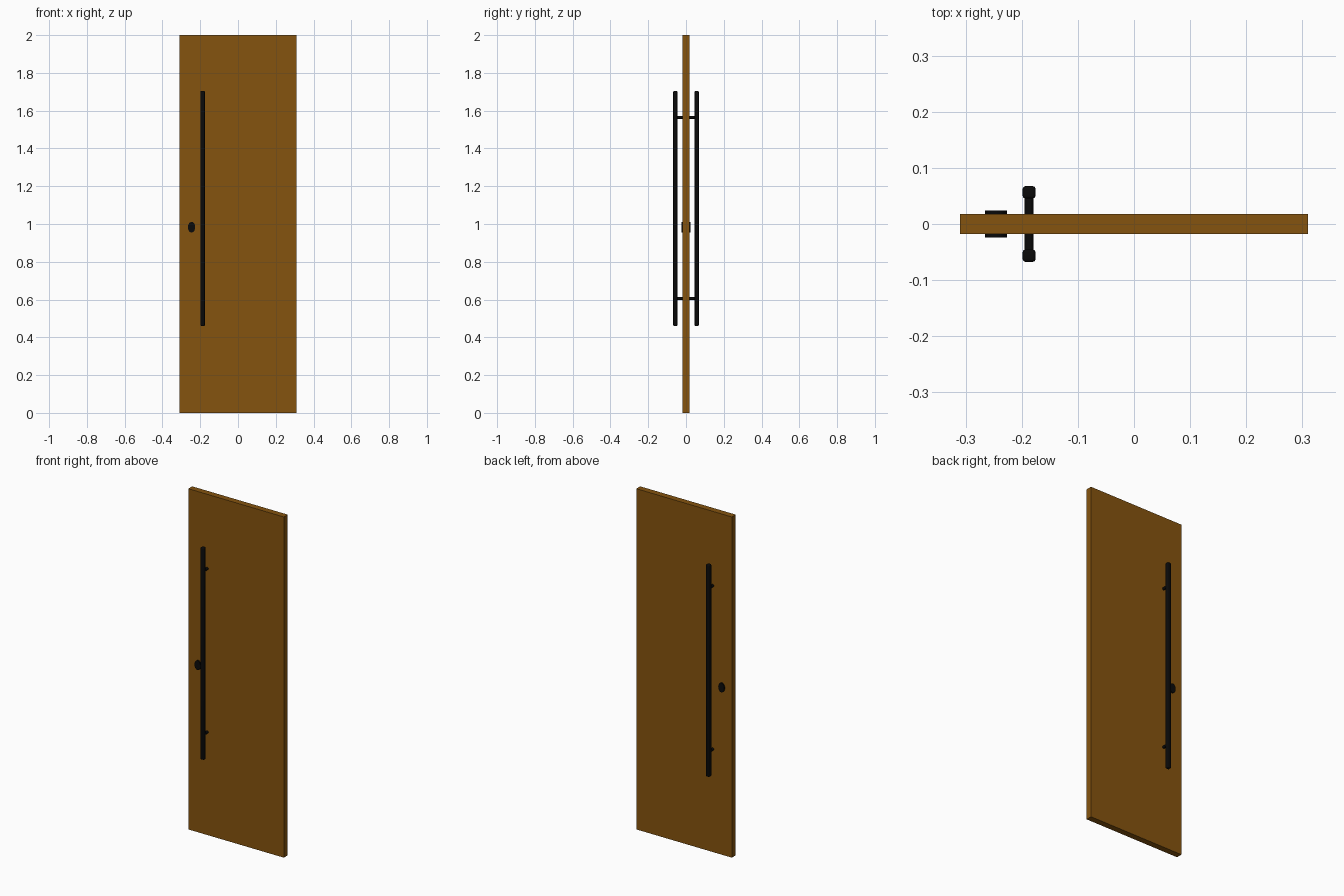
import bpy, bmesh, math
from mathutils import Matrix

if "Cube" in bpy.data.objects:
    bpy.data.objects.remove(bpy.data.objects["Cube"])


def material(name, rgb):
    m = bpy.data.materials.new(name)
    m.diffuse_color = (*rgb, 1)
    m.use_nodes = True
    m.node_tree.nodes["Principled BSDF"].inputs["Base Color"].default_value = m.diffuse_color
    return m


wood = material("brown wood", (0.235, 0.088, 0.0045))
black = material("black metal", (0.003, 0.003, 0.003))


def finish(name, bm, mat, smooth=True):
    me = bpy.data.meshes.new(name)
    bm.to_mesh(me)
    bm.free()
    ob = bpy.data.objects.new(name, me)
    bpy.context.collection.objects.link(ob)
    me.materials.append(mat)
    if smooth:
        bpy.ops.object.select_all(action='DESELECT')
        bpy.context.view_layer.objects.active = ob
        ob.select_set(True)
        bpy.ops.object.shade_smooth_by_angle(angle=math.radians(35))
    return ob


def box(name, size, loc, mat, bevel=0.0, segments=1):
    bm = bmesh.new()
    bmesh.ops.create_cube(bm, size=1, matrix=Matrix.Translation(loc) @ Matrix.Diagonal((*size, 1)))
    if bevel:
        bmesh.ops.bevel(bm, geom=bm.edges[:], offset=bevel, segments=segments,
                        profile=0.5, affect='EDGES')
    return finish(name, bm, mat, bevel > 0)


def disc_y(name, rx, rz, y0, y1, x, z, mat, sides=24):
    # cylinder lying along y, optionally elliptical
    bm = bmesh.new()
    mx = (Matrix.Translation((x, (y0 + y1) / 2, z)) @ Matrix.Diagonal((rx, 1, rz, 1))
          @ Matrix.Rotation(math.pi / 2, 4, 'X'))
    bmesh.ops.create_cone(bm, cap_ends=True, segments=sides, radius1=1, radius2=1,
                          depth=abs(y1 - y0), matrix=mx)
    return finish(name, bm, mat)


HX, Z0, Z1 = -0.187, 0.46, 1.705

# door slab
box("door_panel", (0.62, 0.036, 2.0), (0, 0, 1.0), wood)

for side, s in (("front", -1), ("back", 1)):
    # long pull bar with rounded corners
    box(side + "_pull_bar", (0.023, 0.022, Z1 - Z0), (HX, s * 0.0565, (Z0 + Z1) / 2),
        black, 0.005, 3)
    # stand-off posts
    for label, z in (("lower", 0.605), ("upper", 1.565)):
        a, b = sorted((s * 0.016, s * 0.05))
        disc_y(f"{side}_{label}_post", 0.008, 0.008, a, b, HX, z, black, 16)
    # oval lock plate
    a, b = sorted((s * 0.016, s * 0.0245))
    disc_y(side + "_lock_plate", 0.0195, 0.028, a, b, -0.246, 0.983, black, 32)
